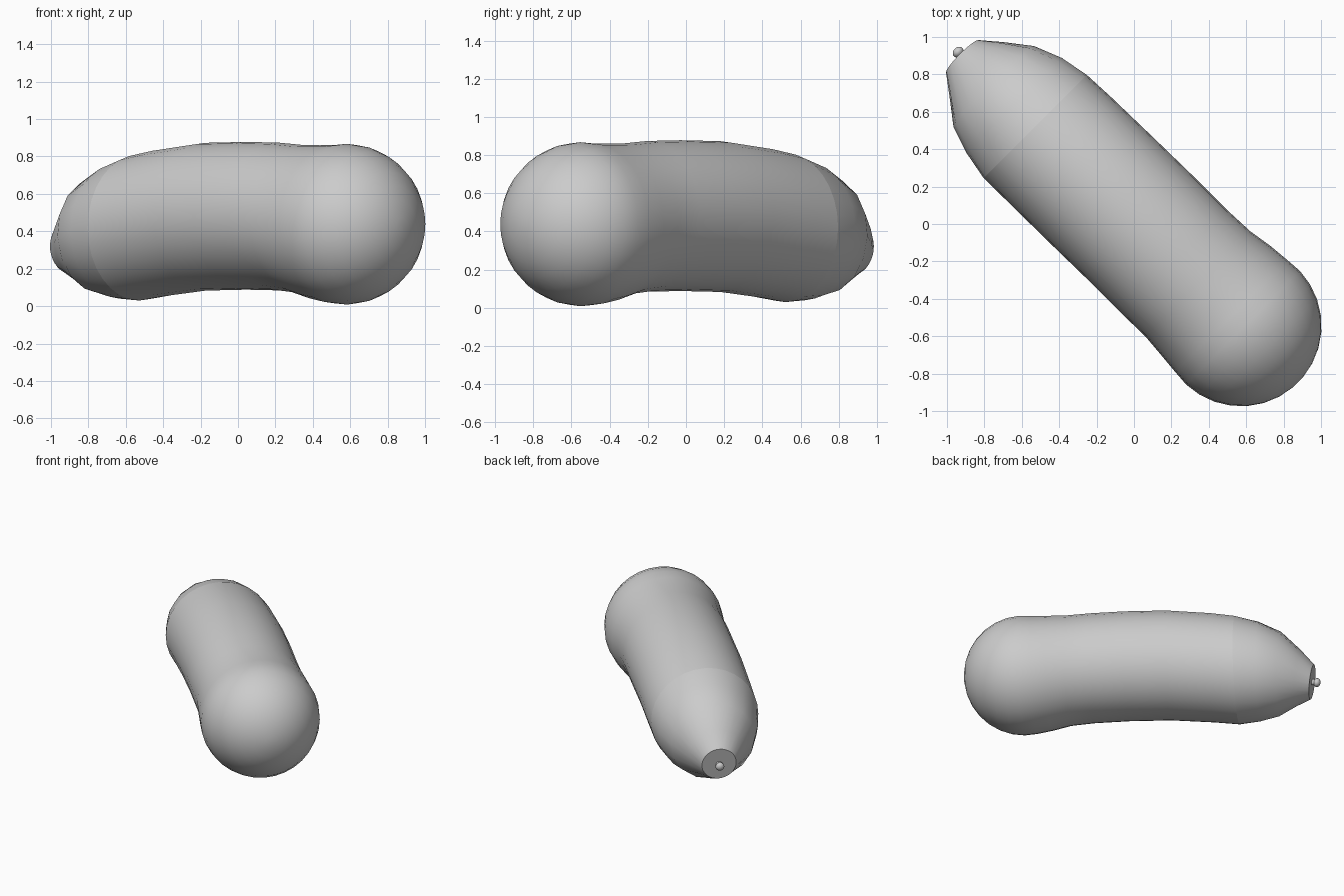
import bpy, bmesh, math
from mathutils import Vector, Matrix

if "Cube" in bpy.data.objects:
    bpy.data.objects.remove(bpy.data.objects["Cube"])

SIDES = 32
R2 = math.sqrt(0.5)

grey = bpy.data.materials.new("plain_grey")
grey.diffuse_color = (0.6, 0.6, 0.6, 1)
grey.use_nodes = True
grey.node_tree.nodes["Principled BSDF"].inputs["Base Color"].default_value = grey.diffuse_color


def place(s, w, z):
    """Length s and sideways w, laid on the diagonal."""
    return Vector(((s + w) * R2, (w - s) * R2, z))


def finish(bm, name, angle=40):
    bmesh.ops.recalc_face_normals(bm, faces=bm.faces)
    me = bpy.data.meshes.new(name)
    bm.to_mesh(me)
    bm.free()
    me.materials.append(grey)
    ob = bpy.data.objects.new(name, me)
    bpy.context.collection.objects.link(ob)
    bpy.ops.object.select_all(action='DESELECT')
    ob.select_set(True)
    bpy.context.view_layer.objects.active = ob
    bpy.ops.object.shade_smooth_by_angle(angle=math.radians(angle))
    return ob


def loft(name, stations, cap_first=False, cap_last=False):
    """Skin rings given as (s, w centre, z centre, radius, lean, flute depth)."""
    bm = bmesh.new()
    rings = []
    for s, wc, zc, r, lean, flute in stations:
        ring = []
        for i in range(SIDES):
            a = 2 * math.pi * i / SIDES
            q = r * (1 - flute * (i % 2))
            dz = q * math.sin(a)
            ring.append(bm.verts.new(place(s - lean * dz, wc + q * math.cos(a), zc + dz)))
        rings.append(ring)
    for a, b in zip(rings, rings[1:]):
        for i in range(SIDES):
            j = (i + 1) % SIDES
            bm.faces.new((a[i], a[j], b[j], b[i]))
    if cap_first:
        bm.faces.new(rings[0])
    if cap_last:
        bm.faces.new(rings[-1])
    return finish(bm, name)


SEAM = (-0.742, -0.005, 0.42, 0.39, 0, 0)

# tapered nose with a small flat end, shallow flutes
loft("tapered_nose", [
    (-1.28, -0.015, 0.30, 0.125, 0.17, 0.0),
    (-1.18, -0.01, 0.335, 0.205, 0.12, 0.03),
    (-1.05, -0.01, 0.375, 0.305, 0.06, 0.02),
    (-0.90, -0.005, 0.40, 0.36, 0.02, 0.008),
    SEAM], cap_first=True)

# arched tube running into the round bulb
tube = [SEAM,
        (-0.57, 0.0, 0.445, 0.393, 0, 0),
        (-0.25, 0.005, 0.478, 0.395, 0, 0),
        (0.05, 0.01, 0.483, 0.395, 0, 0),
        (0.30, 0.01, 0.479, 0.395, 0, 0),
        (0.467, 0.015, 0.465, 0.397, 0, 0),
        (0.60, 0.02, 0.447, 0.413, 0, 0)]
for k in range(9):
    t = math.radians(-10 + 95 * k / 8)
    tube.append((0.79 + 0.43 * math.sin(t), 0.02, 0.438, 0.43 * math.cos(t), 0, 0))
loft("bulb_body", tube, cap_last=True)

# little knob on the nose: short stalk and rounded head
bm = bmesh.new()
axis = place(-1, 0, -0.17).normalized()
turn = Vector((0, 0, 1)).rotation_difference(axis).to_matrix().to_4x4()
base = Matrix.Translation(place(-1.28, -0.015, 0.30)) @ turn
bmesh.ops.create_cone(bm, cap_ends=True, segments=16, radius1=0.022, radius2=0.022,
                      depth=0.04, matrix=base @ Matrix.Translation((0, 0, 0.01)))
bmesh.ops.create_uvsphere(bm, u_segments=16, v_segments=10, radius=0.032,
                          matrix=base @ Matrix.Translation((0, 0, 0.035))
                          @ Matrix.Diagonal((1, 1, 0.8, 1)))
finish(bm, "nose_knob")
